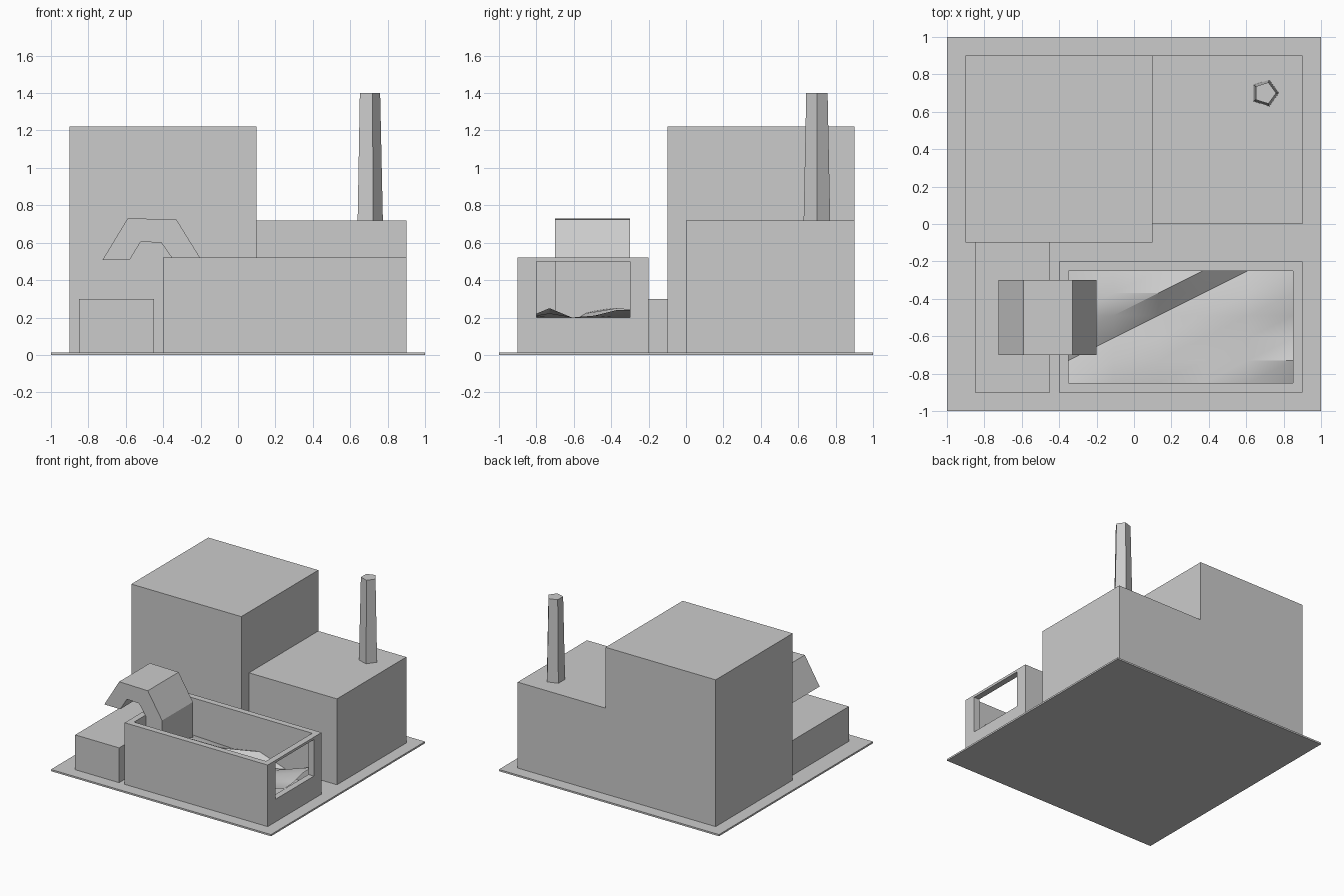
import bpy
import bmesh
import math

cube = bpy.data.objects.get("Cube")
if cube:
    bpy.data.objects.remove(cube, do_unlink=True)

# Single neutral grey
grey = bpy.data.materials.new("plain_grey")
grey.use_nodes = True
grey.diffuse_color = (0.6, 0.6, 0.6, 1)
bsdf = next(n for n in grey.node_tree.nodes if n.type == "BSDF_PRINCIPLED")
bsdf.inputs["Base Color"].default_value = grey.diffuse_color


def finish(name, bm):
    bmesh.ops.recalc_face_normals(bm, faces=bm.faces)
    mesh = bpy.data.meshes.new(name)
    bm.to_mesh(mesh)
    bm.free()
    mesh.materials.append(grey)
    obj = bpy.data.objects.new(name, mesh)
    bpy.context.collection.objects.link(obj)
    return obj


def box(name, x, y, z):
    bm = bmesh.new()
    bmesh.ops.create_cube(bm, size=1)
    for v in bm.verts:
        v.co = [r[0] if c < 0 else r[1] for c, r in zip(v.co, (x, y, z))]
    return finish(name, bm)


def cut(target, cutter):
    mod = target.modifiers.new("cut", "BOOLEAN")
    mod.operation = "DIFFERENCE"
    mod.solver = "EXACT"
    mod.object = cutter
    cutter.hide_render = True
    bpy.context.view_layer.objects.active = target
    bpy.ops.object.modifier_apply(modifier=mod.name)
    bpy.data.objects.remove(cutter, do_unlink=True)


# Ground plate and building blocks
box("base_plate", (-1, 1), (-1, 1), (0, 0.014))
box("tall_hall", (-0.9, 0.1), (-0.1, 0.9), (0.01, 1.22))
box("low_hall", (0.1, 0.9), (0, 0.9), (0.01, 0.72))
box("side_block", (-0.85, -0.45), (-0.9, -0.1), (0.01, 0.3))

# Open-topped bin with a window in its end wall
bin_body = box("storage_bin", (-0.4, 0.9), (-0.9, -0.2), (0.01, 0.52))
cut(bin_body, box("bin_cavity", (-0.35, 0.85), (-0.85, -0.25), (0.1, 0.7)))
cut(bin_body, box("bin_window", (0.8, 1.0), (-0.8, -0.3), (0.2, 0.5)))

# Uneven heap in the bin: heights in hundredths, one row per step back
heights = [
    (20, 19, 20, 21, 20, 20),
    (16, 19, 21, 20, 22, 25),
    (21, 16, 18, 19, 20, 20),
    (24, 23, 16, 19, 21, 21),
    (24, 25, 25, 16, 20, 24),
    (22, 21, 20, 24, 16, 24),
]
bm = bmesh.new()
rows = [[bm.verts.new((-0.35 + 0.24 * i, -0.85 + 0.12 * j, h / 100))
         for i, h in enumerate(row)] for j, row in enumerate(heights)]
for low, high in zip(rows, rows[1:]):
    for i in range(len(low) - 1):
        bm.faces.new((low[i], low[i + 1], high[i + 1]))
        bm.faces.new((low[i], high[i + 1], high[i]))
heap = finish("material_heap", bm)
if heap.data.polygons[0].normal.z < 0:
    heap.data.flip_normals()
bpy.ops.object.select_all(action="DESELECT")
heap.select_set(True)
bpy.context.view_layer.objects.active = heap
bpy.ops.object.shade_smooth_by_angle(angle=math.radians(30))

# Bent chute arching over the bin wall and down into the heap
profile = [(-0.725, 0.507), (-0.59, 0.73), (-0.33, 0.725), (-0.2, 0.515), (-0.2, 0.16),
           (-0.34, 0.16), (-0.345, 0.507), (-0.41, 0.6), (-0.52, 0.605), (-0.58, 0.507)]
bm = bmesh.new()
face = bm.faces.new([bm.verts.new((x, -0.7, z)) for x, z in profile])
side = bmesh.ops.extrude_face_region(bm, geom=[face])
moved = [g for g in side["geom"] if isinstance(g, bmesh.types.BMVert)]
bmesh.ops.translate(bm, verts=moved, vec=(0, 0.4, 0))
finish("loading_chute", bm)

# Five-sided tapered chimney
bm = bmesh.new()
bmesh.ops.create_cone(bm, cap_ends=True, segments=5, radius1=0.075, radius2=0.06, depth=0.7)
for v in bm.verts:
    x, y, z = v.co
    v.co = (0.7 + y, 0.7 - x, z + 1.05)
finish("chimney", bm)
